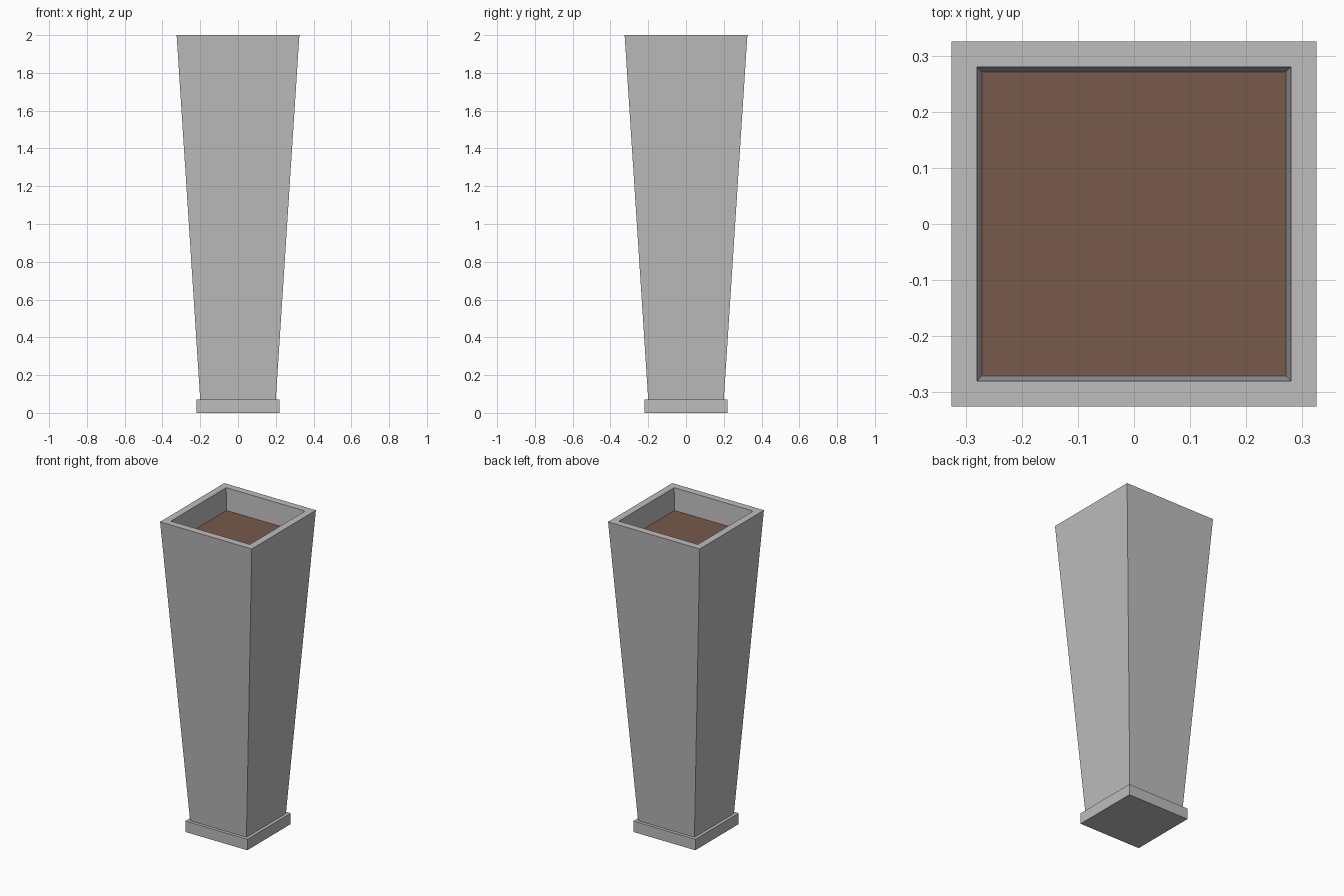
import bpy
import bmesh

cube = bpy.data.objects.get("Cube")
if cube:
    bpy.data.objects.remove(cube, do_unlink=True)


def material(name, color):
    mat = bpy.data.materials.new(name)
    mat.use_nodes = True
    mat.diffuse_color = color
    mat.node_tree.nodes["Principled BSDF"].inputs["Base Color"].default_value = color
    return mat


def square_loft(name, profile, mat, cap_start=True, cap_end=True):
    """Loft square rings given as (half width, height)."""
    bm = bmesh.new()
    rings = [[bm.verts.new((sx * half, sy * half, z))
              for sx, sy in ((-1, -1), (1, -1), (1, 1), (-1, 1))]
             for half, z in profile]
    for low, high in zip(rings, rings[1:]):
        for i in range(4):
            j = (i + 1) % 4
            bm.faces.new((low[i], low[j], high[j], high[i]))
    if cap_start:
        bm.faces.new(rings[0][::-1])
    if cap_end:
        bm.faces.new(rings[-1])
    mesh = bpy.data.meshes.new(name)
    bm.to_mesh(mesh)
    bm.free()
    mesh.materials.append(mat)
    obj = bpy.data.objects.new(name, mesh)
    bpy.context.collection.objects.link(obj)
    return obj


stone = material("stone_grey", (0.51, 0.51, 0.51, 1))
earth = material("soil_brown", (0.184, 0.102, 0.069, 1))

BASE_TOP = 0.07
SOIL_Z = 1.86
SOIL_HALF = 0.271

# Square plinth
square_loft("base", [(0.22, 0), (0.22, BASE_TOP)], stone)

# Tapered body with a flat rim and sloping inner walls
square_loft("planter_body",
            [(0.2, BASE_TOP), (0.325, 2), (0.28, 2), (SOIL_HALF, SOIL_Z)],
            stone, cap_start=False, cap_end=False)

# Soil closing the opening
square_loft("soil", [(SOIL_HALF - 0.001, SOIL_Z - 0.008), (SOIL_HALF, SOIL_Z)], earth)
